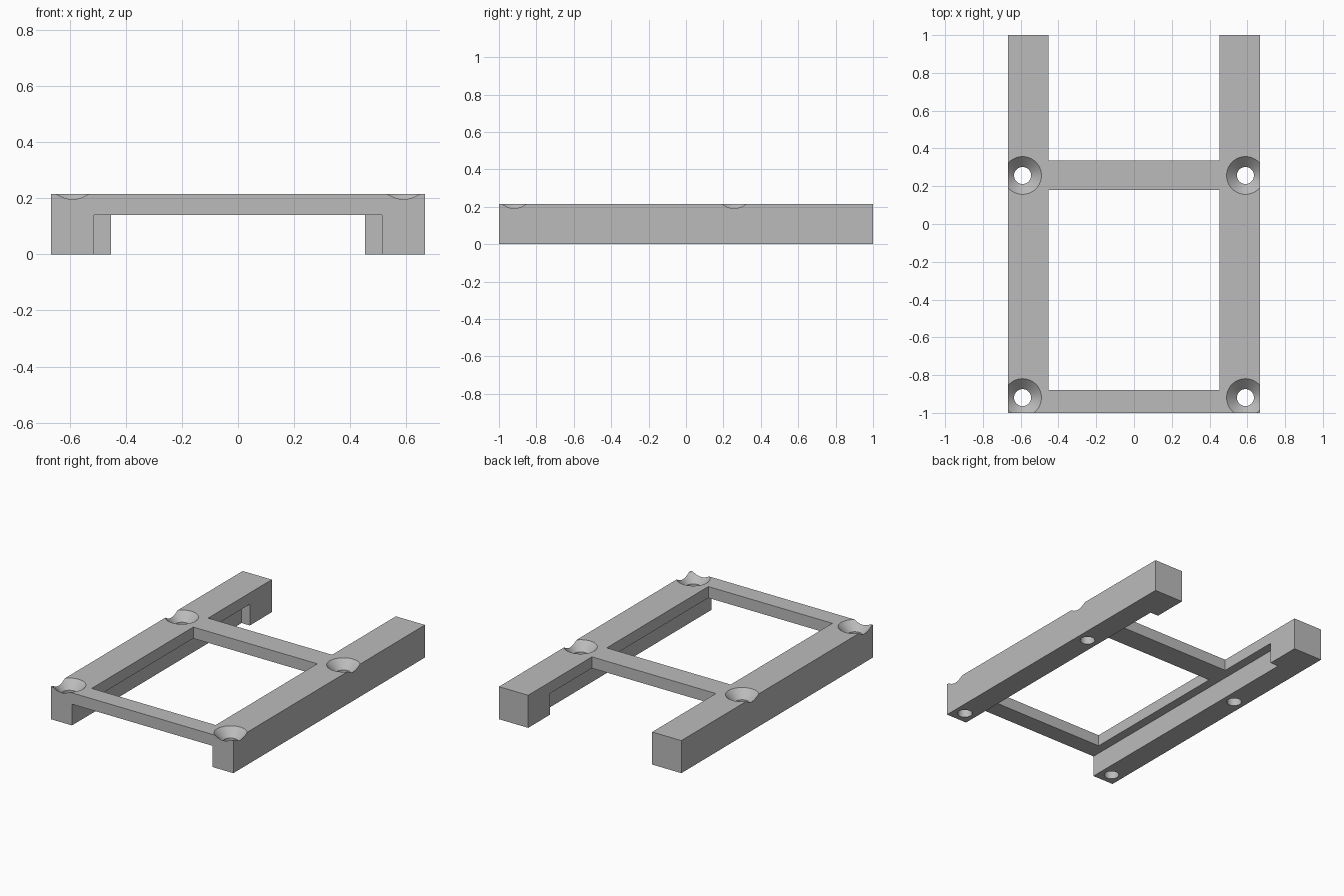
import bpy
import bmesh
from mathutils import Matrix, Vector

if "Cube" in bpy.data.objects:
    bpy.data.objects.remove(bpy.data.objects["Cube"])

HALF_W, HEIGHT, BEAM_Z = 0.666, 0.215, 0.14
INNER_X, CHANNEL_X = 0.453, 0.513
HOLE_R, SINK_R = 0.045, 0.1

grey = bpy.data.materials.new("plain grey")
grey.use_nodes = True
grey.diffuse_color = (0.5, 0.5, 0.5, 1)
grey.node_tree.nodes["Principled BSDF"].inputs["Base Color"].default_value = grey.diffuse_color


def finish(name, bm):
    mesh = bpy.data.meshes.new(name)
    bmesh.ops.recalc_face_normals(bm, faces=bm.faces)
    bm.to_mesh(mesh)
    bm.free()
    mesh.materials.append(grey)
    obj = bpy.data.objects.new(name, mesh)
    bpy.context.collection.objects.link(obj)
    return obj


def box(name, low, high):
    low, high = Vector(low), Vector(high)
    bm = bmesh.new()
    matrix = Matrix.Translation((low + high) / 2) @ Matrix.Diagonal((*(high - low), 1))
    bmesh.ops.create_cube(bm, size=1, matrix=matrix)
    return finish(name, bm)


def countersunk_drill(name, x, y):
    # Straight shaft that opens into a 45 degree cone through the top
    over = 0.04
    profile = [(HOLE_R, -over), (HOLE_R, HEIGHT - SINK_R + HOLE_R),
               (SINK_R + over, HEIGHT + over)]
    bm = bmesh.new()
    rings = []
    for r, z in profile:
        ring = bmesh.ops.create_circle(bm, segments=64, radius=r,
                                       matrix=Matrix.Translation((x, y, z)))
        rings.append(ring["verts"])
    for lower, upper in zip(rings, rings[1:]):
        for i in range(len(lower)):
            bm.faces.new((lower[i - 1], lower[i], upper[i], upper[i - 1]))
    bm.faces.new(rings[0])
    bm.faces.new(rings[-1])
    return finish(name, bm)


def cut(target, cutter):
    cutter.hide_render = True
    mod = target.modifiers.new("cut", "BOOLEAN")
    mod.operation = "DIFFERENCE"
    mod.solver = "EXACT"
    mod.object = cutter
    bpy.context.view_layer.objects.active = target
    bpy.ops.object.modifier_apply(modifier=mod.name)
    bpy.data.objects.remove(cutter)


# Solid block the frame is milled from
frame = box("bracket_frame", (-HALF_W, -1, 0), (HALF_W, 1, HEIGHT))

# Window between the beams, open back end, and the channel under the beams
cut(frame, box("window_cutter", (-INNER_X, -0.88, -0.1), (INNER_X, 0.18, 0.4)))
cut(frame, box("back_cutter", (-INNER_X, 0.335, -0.1), (INNER_X, 1.1, 0.4)))
cut(frame, box("channel_cutter", (-CHANNEL_X, -1.1, -0.1), (CHANNEL_X, 0.77, BEAM_Z)))

# Four countersunk screw holes
for x in (-0.59, 0.59):
    for y in (-0.919, 0.257):
        cut(frame, countersunk_drill("hole_cutter", x, y))

# Smooth hole walls, sharp edges elsewhere
bpy.ops.object.select_all(action="DESELECT")
frame.select_set(True)
bpy.context.view_layer.objects.active = frame
bpy.ops.object.shade_smooth_by_angle(angle=0.52)
